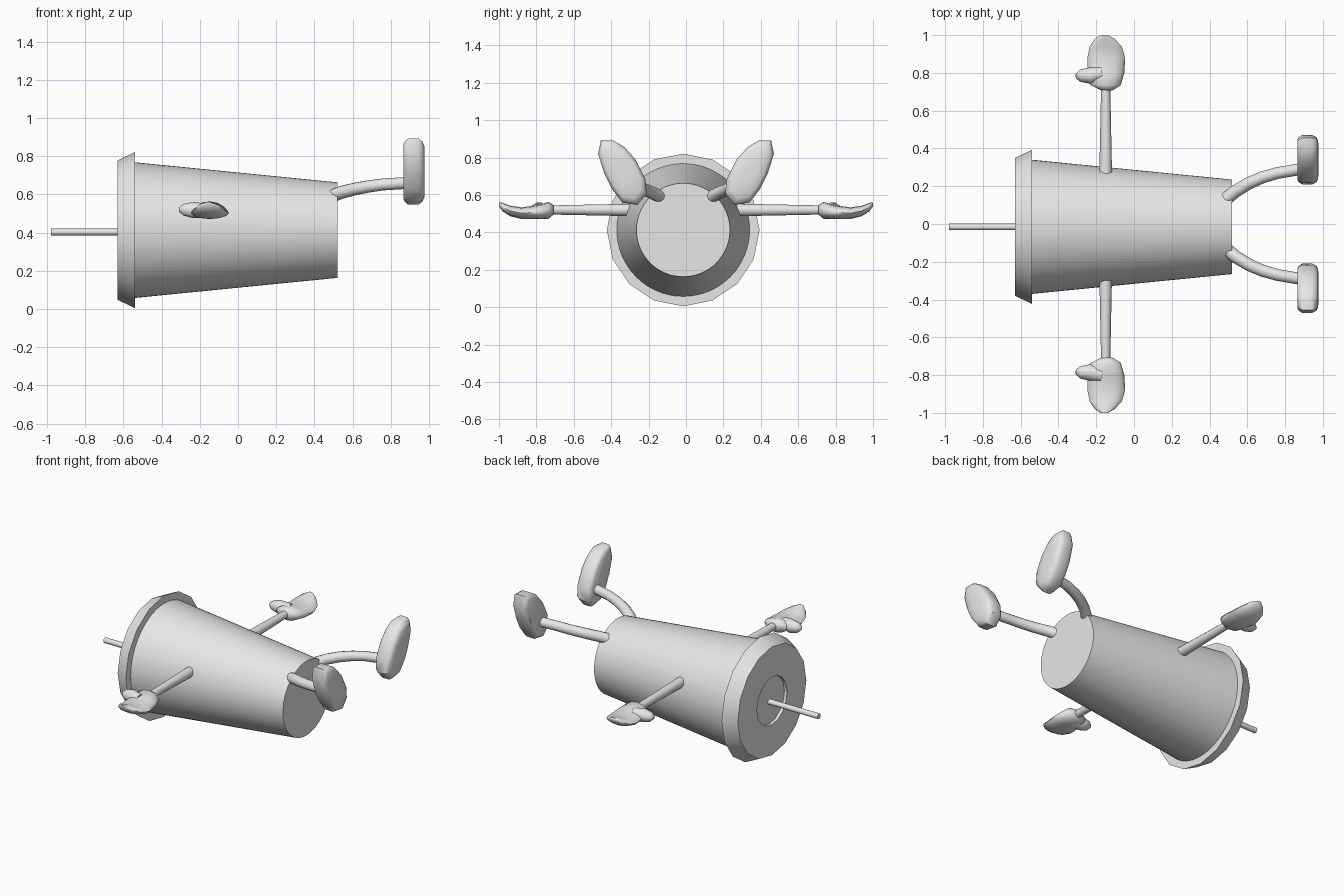
import bpy, bmesh, math
from mathutils import Vector

if "Cube" in bpy.data.objects:
    bpy.data.objects.remove(bpy.data.objects["Cube"])

grey = bpy.data.materials.new("plain grey")
grey.diffuse_color = (0.8, 0.8, 0.8, 1)
grey.use_nodes = True
grey.node_tree.nodes["Principled BSDF"].inputs["Base Color"].default_value = grey.diffuse_color

AXIS_Y, AXIS_Z = -0.015, 0.413


def skin(name, rings, angle=35):
    """Loft a closed skin through rings with equal point counts."""
    bm = bmesh.new()
    loops = [[bm.verts.new(p) for p in ring] for ring in rings]
    n = len(loops[0])
    for a, b in zip(loops, loops[1:]):
        for i in range(n):
            j = (i + 1) % n
            bm.faces.new((a[i], a[j], b[j], b[i]))
    bm.faces.new(loops[0])
    bm.faces.new(loops[-1])
    bmesh.ops.recalc_face_normals(bm, faces=bm.faces)
    mesh = bpy.data.meshes.new(name)
    bm.to_mesh(mesh)
    bm.free()
    mesh.materials.append(grey)
    ob = bpy.data.objects.new(name, mesh)
    bpy.context.collection.objects.link(ob)
    bpy.ops.object.select_all(action='DESELECT')
    ob.select_set(True)
    bpy.context.view_layer.objects.active = ob
    bpy.ops.object.shade_smooth_by_angle(angle=math.radians(angle))
    return ob


def turned(name, profile, sides, z=AXIS_Z, angle=35):
    """Revolve (x, radius) points around the cup axis."""
    turn = [2 * math.pi * i / sides for i in range(sides)]
    return skin(name, [[(x, AXIS_Y + r * math.sin(t), z + r * math.cos(t))
                        for t in turn] for x, r in profile], angle)


def tube(name, points, radii, sides=12):
    """Round tube along a path."""
    pts = [Vector(p) for p in points]
    rings = []
    for i, (p, r) in enumerate(zip(pts, radii)):
        d = (pts[min(i + 1, len(pts) - 1)] - pts[max(i - 1, 0)]).normalized()
        u = d.cross(Vector((0, 0, 1))).normalized()
        v = u.cross(d)
        rings.append([p + r * (u * math.cos(t) + v * math.sin(t))
                      for t in (2 * math.pi * k / sides for k in range(sides))])
    return skin(name, rings, 50)


# Cup lying on its side, flared lid with a round recess, straw
turned("cup", [(-0.58, 0.359), (0.52, 0.25)], 64)
turned("lid", [(-0.54, 0.33), (-0.54, 0.408), (-0.63, 0.365), (-0.63, 0.16),
               (-0.61, 0.16), (-0.61, 0.02)], 16)
turned("straw", [(-0.98, 0.018), (-0.58, 0.018)], 12, z=0.403)

# Foot outline in (y, z)
FOOT = [(.39, .892), (.455, .892), (.47, .82), (.436, .712), (.395, .63), (.34, .56),
        (.26, .547), (.21, .605), (.217, .685), (.27, .79), (.33, .857)]
FY, FZ = 0.34, 0.72

# Mitten stations: y, centre x, half width, centre z, half thickness
HAND = [(.708, -.143, .03, .52, .025), (.735, -.15, .08, .518, .045),
        (.80, -.148, .097, .508, .037), (.88, -.147, .1, .503, .031),
        (.94, -.15, .085, .515, .028), (.98, -.155, .052, .535, .023),
        (1.0, -.157, .02, .55, .011)]

for s, side in ((1, "back"), (-1, "front")):
    # Arm, mitten and thumb
    tube(side + "_arm", [(-.15, s * .25, .52), (-.15, s * .74, .52)], [.034, .024])
    skin(side + "_hand", [[(cx + w * math.cos(t), s * y, cz + h * math.sin(t))
                           for t in (math.pi * k / 6 for k in range(12))]
                          for y, cx, w, cz, h in HAND], 60)
    tube(side + "_thumb", [(-.17, s * .80, .515), (-.235, s * .785, .518),
                           (-.285, s * .785, .52), (-.308, s * .783, .522)],
         [.038, .044, .032, .012], 10)
    # Curved leg
    tube(side + "_leg", [(.49, s * .135, .59), (.54, s * .175, .61),
                         (.61, s * .217, .628), (.68, s * .247, .641),
                         (.76, s * .27, .652), (.89, s * .292, .66)],
         [.035, .034, .033, .032, .031, .031])
    # Foot with rounded rim
    skin(side + "_foot", [[(x, s * (FY + k * (y - FY)), FZ + k * (z - FZ)) for y, z in FOOT]
                          for x, k in ((.865, .82), (.873, .92), (.89, 1), (.945, 1),
                                       (.965, .92), (.975, .78), (.977, .3))], 40)
